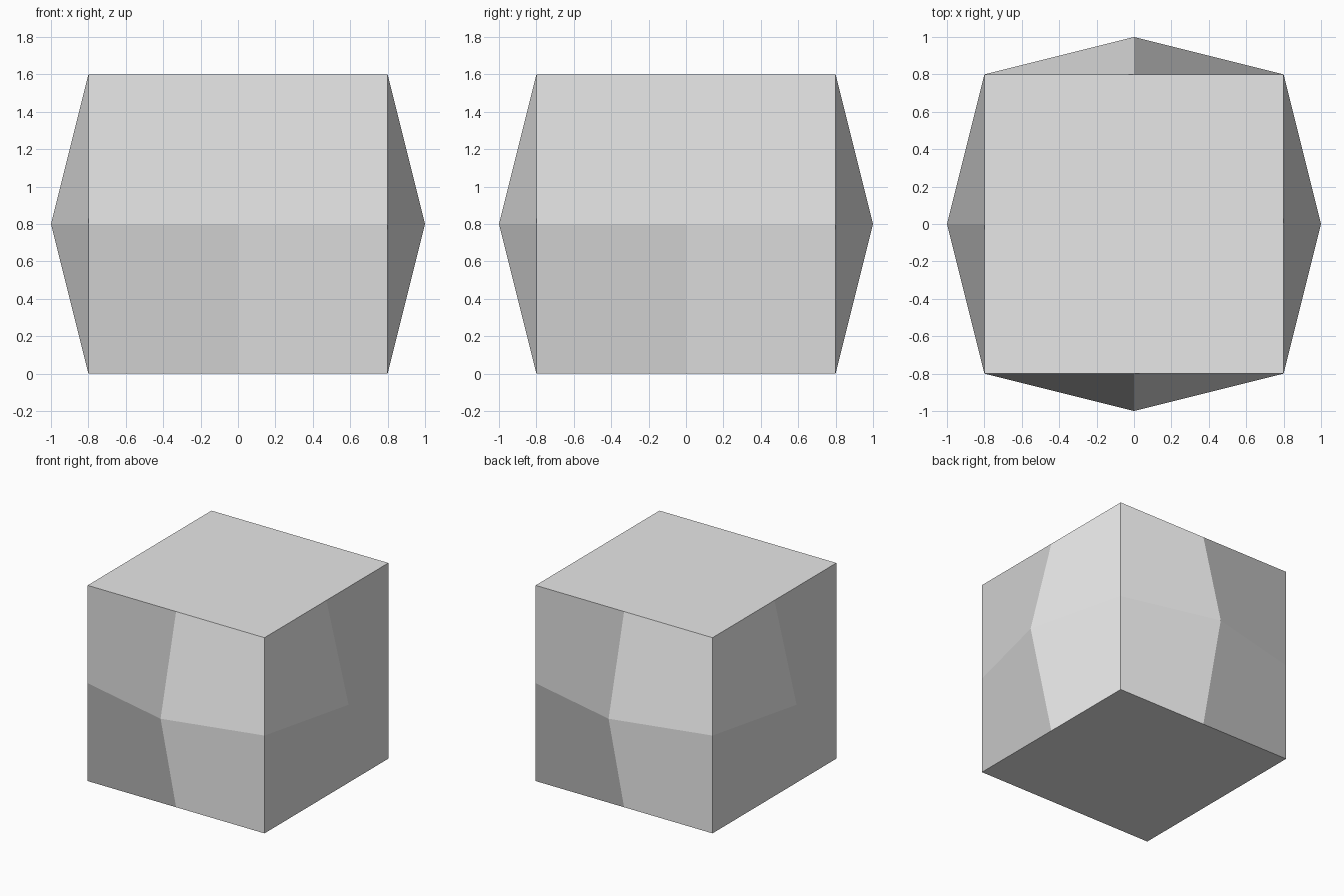
import bpy
import bmesh
from math import pi
from mathutils import Matrix, Vector

HALF = 0.8     # half width of the block
BULGE = 0.2    # how far each side centre swells outward

old = bpy.data.objects.get("Cube")
if old:
    bpy.data.objects.remove(old, do_unlink=True)

bm = bmesh.new()
known = {}


def vert(point):
    """Shared vertex at a point."""
    key = tuple(round(c, 4) + 0.0 for c in point)
    if key not in known:
        known[key] = bm.verts.new(key)
    return known[key]


def side_point(turn, i, j):
    """Grid point of a side: i runs left to right, j bottom to top, from -1 to 1."""
    depth = -HALF - (BULGE if i == j == 0 else 0)
    return turn @ Vector((i * HALF, depth, (j + 1) * HALF))


# Four swollen sides, each a two by two grid of folded quads
for quarter in range(4):
    turn = Matrix.Rotation(quarter * pi / 2, 3, 'Z')
    for left in (-1, 0):
        for low in (-1, 0):
            ring = [(left, low + 1), (left, low), (left + 1, low), (left + 1, low + 1)]
            if low < 0:
                ring = ring[2:] + ring[:2]
            bm.faces.new([vert(side_point(turn, i, j)) for i, j in ring])

# Flat top and bottom, sharing the edge midpoints of the sides
for level in (-1, 1):
    loop = [vert(side_point(Matrix.Rotation(q * pi / 2, 3, 'Z'), i, level))
            for q in range(4) for i in (-1, 0)]
    bm.faces.new(loop if level > 0 else loop[::-1])

mesh = bpy.data.meshes.new("swollen_block")
bm.to_mesh(mesh)
bm.free()

# One flat shading direction for each folded quad
normals = []
for poly in mesh.polygons:
    poly.use_smooth = True
    if len(poly.vertices) == 4:
        a, b, c = (mesh.vertices[v].co for v in poly.vertices[:3])
        normal = (b - a).cross(c - a).normalized()
    else:
        normal = poly.normal.copy()
    normals += [normal] * poly.loop_total
mesh.normals_split_custom_set(normals)

# Plain grey finish
grey = bpy.data.materials.new("light_grey")
grey.use_nodes = True
colour = (0.8, 0.8, 0.8, 1)
grey.diffuse_color = colour
grey.node_tree.nodes["Principled BSDF"].inputs["Base Color"].default_value = colour
mesh.materials.append(grey)

block = bpy.data.objects.new("swollen_block", mesh)
bpy.context.collection.objects.link(block)
